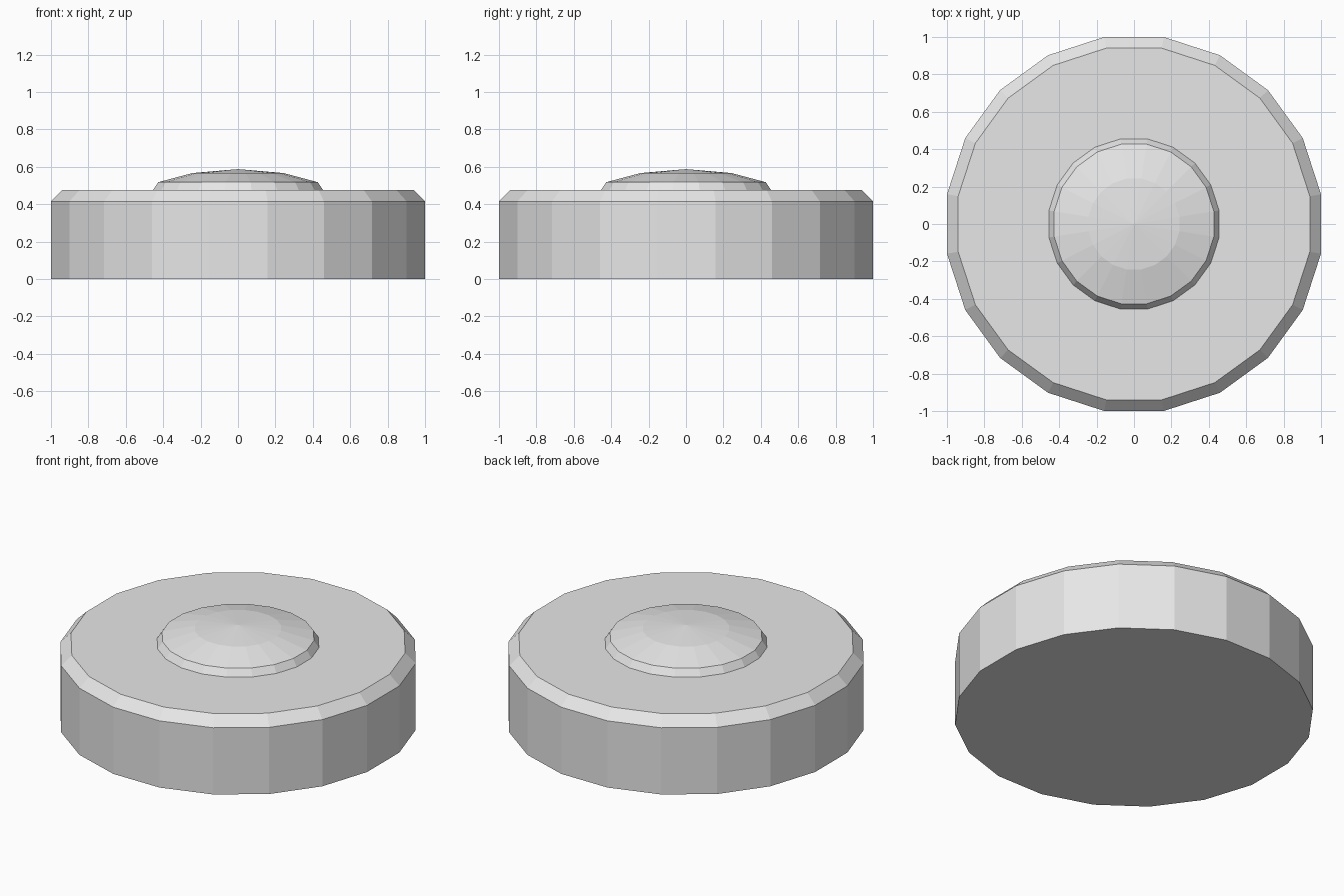
import bpy, bmesh, math

if "Cube" in bpy.data.objects:
    bpy.data.objects.remove(bpy.data.objects["Cube"])

SIDES = 20
grey = bpy.data.materials.new("light_grey")
grey.diffuse_color = (0.8, 0.8, 0.8, 1)
grey.use_nodes = True
grey.node_tree.nodes["Principled BSDF"].inputs["Base Color"].default_value = grey.diffuse_color


def turned_part(name, profile, tip=None):
    """Faceted lathe part from (flat-to-centre distance, height) pairs."""
    bm = bmesh.new()
    rings = []
    for apothem, z in profile:
        r = apothem / math.cos(math.pi / SIDES)
        angles = [(i + 0.5) * 2 * math.pi / SIDES for i in range(SIDES)]
        rings.append([bm.verts.new((r * math.cos(a), r * math.sin(a), z)) for a in angles])
    for low, high in zip(rings, rings[1:]):
        for i in range(SIDES):
            j = (i + 1) % SIDES
            bm.faces.new((low[i], low[j], high[j], high[i]))
    bm.faces.new(rings[0][::-1])
    top = rings[-1]
    if tip is None:
        bm.faces.new(top)
    else:
        # close with a shallow fan
        apex = bm.verts.new((0, 0, tip))
        for i in range(SIDES):
            bm.faces.new((top[i], top[(i + 1) % SIDES], apex))
    mesh = bpy.data.meshes.new(name)
    bm.to_mesh(mesh)
    bm.free()
    mesh.materials.append(grey)
    obj = bpy.data.objects.new(name, mesh)
    bpy.context.collection.objects.link(obj)
    return obj


# Chamfered drum body
turned_part("body", [(1.0, 0.0), (1.0, 0.415), (0.94, 0.475)])

# Domed centre button, sunk slightly into the body
turned_part("button", [(0.455, 0.455), (0.455, 0.475), (0.427, 0.518), (0.243, 0.567)], tip=0.588)
